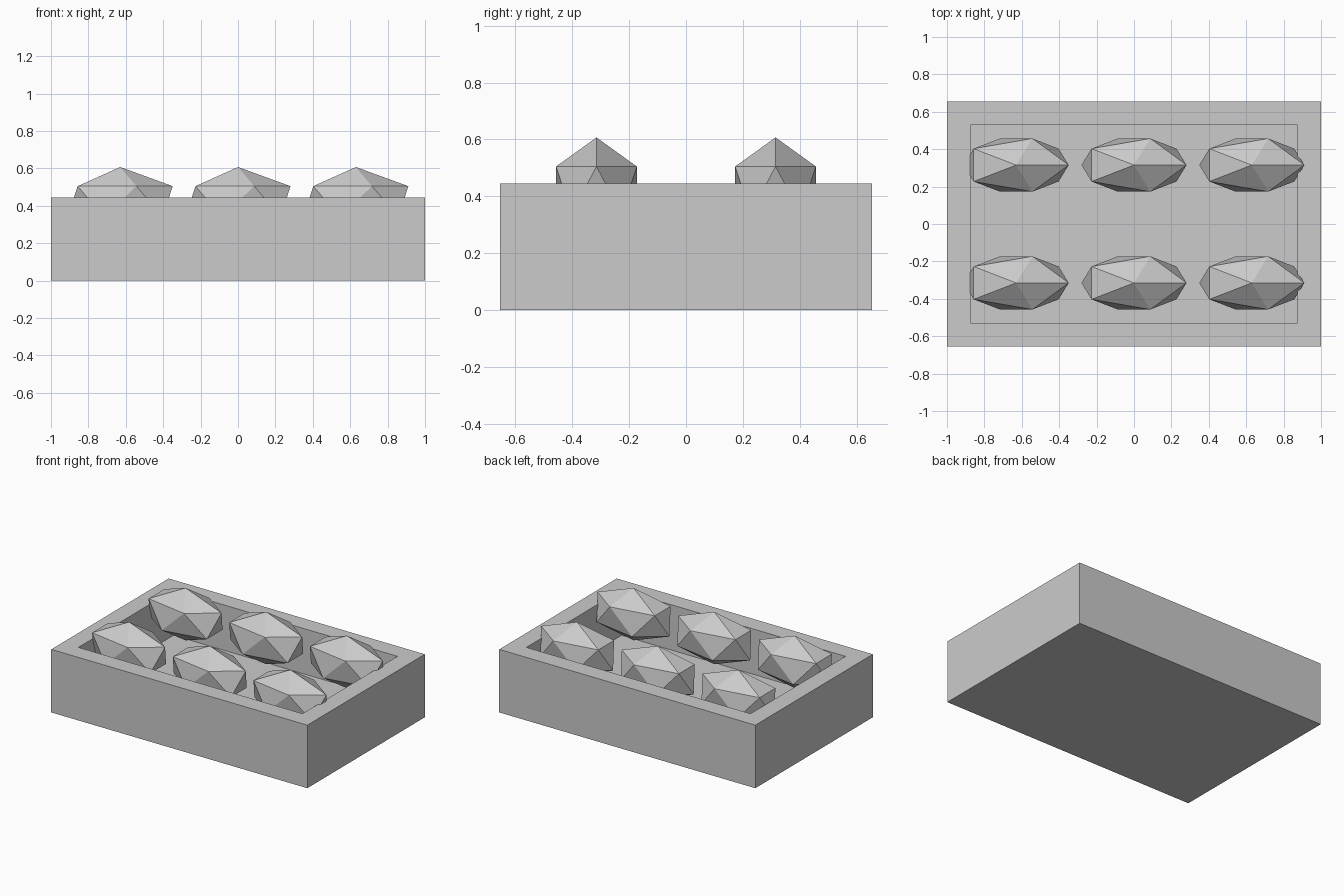
import bpy, bmesh

if "Cube" in bpy.data.objects:
    bpy.data.objects.remove(bpy.data.objects["Cube"])

W, D, H, T = 2.0, 1.31, 0.445, 0.125  # outer size and wall thickness

# Open tray: a box whose top face is inset and pushed down
bm = bmesh.new()
bmesh.ops.create_cube(bm, size=1)
for v in bm.verts:
    v.co = (v.co.x * W, v.co.y * D, (v.co.z + 0.5) * H)
top = max(bm.faces, key=lambda f: f.calc_center_median().z)
bmesh.ops.inset_region(bm, faces=[top], thickness=T, use_even_offset=True)
walls = bmesh.ops.extrude_face_region(bm, geom=[top])
floor = [g for g in walls["geom"] if isinstance(g, bmesh.types.BMFace)]
for v in {v for f in floor for v in f.verts}:
    v.co.z = T
if top.is_valid:
    bmesh.ops.delete(bm, geom=[top], context='FACES_ONLY')
bmesh.ops.recalc_face_normals(bm, faces=bm.faces)
mesh = bpy.data.meshes.new("tray")
bm.to_mesh(mesh)
bm.free()
bpy.context.collection.objects.link(bpy.data.objects.new("tray", mesh))

# Six faceted loaves in two rows of three
for y in (-0.315, 0.315):
    for x in (-0.63, 0, 0.63):
        bpy.ops.mesh.primitive_ico_sphere_add(subdivisions=1, radius=1, location=(x, y, 0.422))
        loaf = bpy.context.object
        loaf.name = "loaf"
        loaf.scale = (0.314, 0.167, 0.185)
